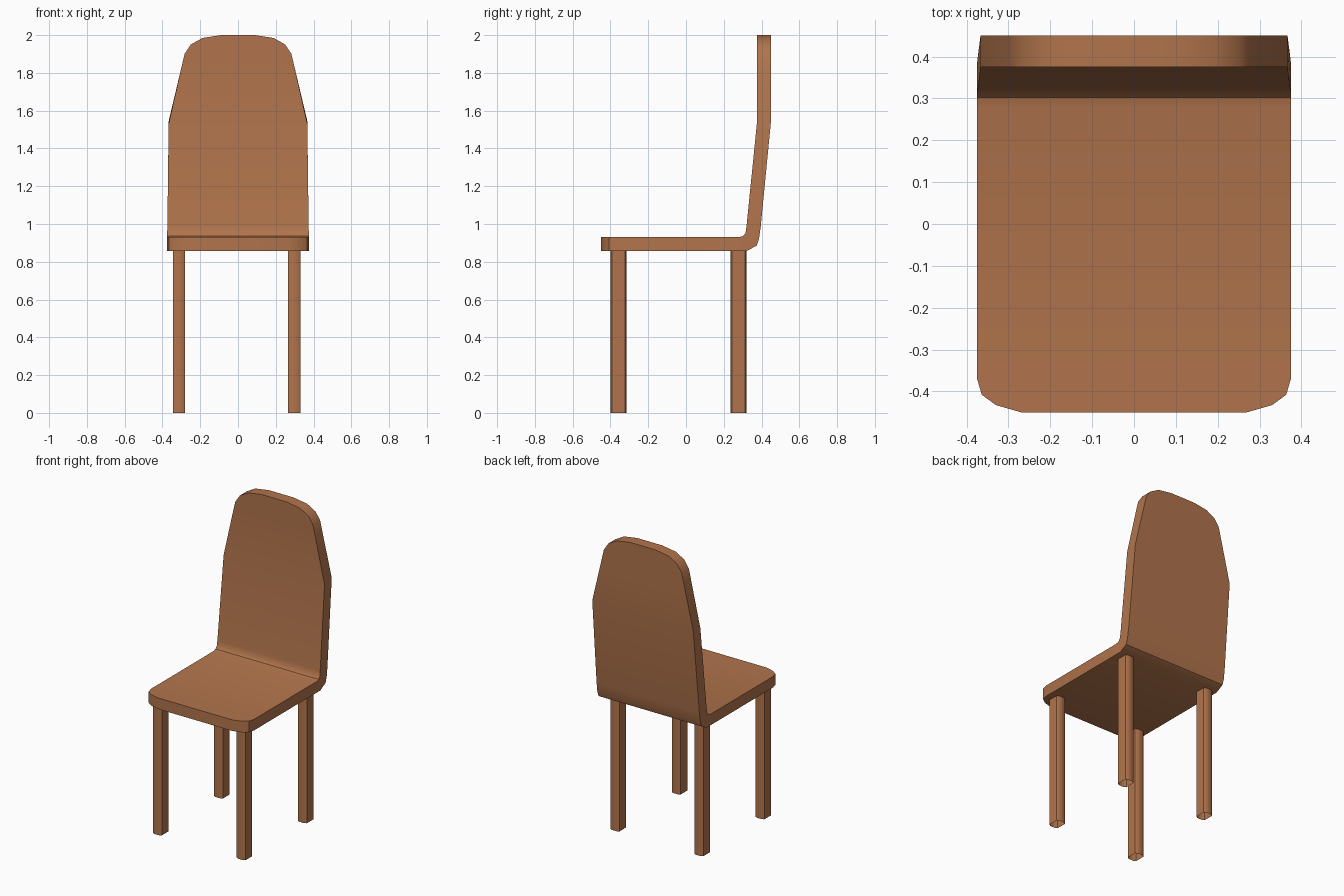
import bpy, bmesh

if "Cube" in bpy.data.objects:
    bpy.data.objects.remove(bpy.data.objects["Cube"])

wood = bpy.data.materials.new("warm brown wood")
wood.diffuse_color = (0.44, 0.175, 0.072, 1)
wood.use_nodes = True
wood.node_tree.nodes["Principled BSDF"].inputs["Base Color"].default_value = wood.diffuse_color


def finish(bm, name, angle):
    bmesh.ops.recalc_face_normals(bm, faces=bm.faces)
    me = bpy.data.meshes.new(name)
    bm.to_mesh(me)
    bm.free()
    ob = bpy.data.objects.new(name, me)
    bpy.context.collection.objects.link(ob)
    me.materials.append(wood)
    bpy.ops.object.select_all(action='DESELECT')
    ob.select_set(True)
    bpy.context.view_layer.objects.active = ob
    bpy.ops.object.shade_smooth_by_angle(angle=angle)
    return ob


# Seat and back shell: stations of (inner y, inner z, outer y, outer z, half width)
stations = [(y, 0.93, y, 0.857, w) for y, w in
            ((-0.45, 0.27), (-0.433, 0.33), (-0.408, 0.364), (-0.37, 0.375))]
stations += [
    (0.28, 0.93, 0.32, 0.857, 0.375),    # bend
    (0.302, 0.936, 0.374, 0.885, 0.375),
    (0.315, 0.952, 0.386, 0.92, 0.375),
    (0.32, 0.985, 0.395, 0.98, 0.374),
    (0.375, 1.53, 0.45, 1.545, 0.367),   # shoulder of the back
]
stations += [(0.375, z, 0.45, z, w) for z, w in
             ((1.84, 0.297), (1.90, 0.283), (1.95, 0.25), (1.985, 0.188), (2.0, 0.09))]

bm = bmesh.new()
rings = [[bm.verts.new(p) for p in ((-w, iy, iz), (w, iy, iz), (w, oy, oz), (-w, oy, oz))]
         for iy, iz, oy, oz, w in stations]
for a, b in zip(rings, rings[1:]):
    for i in range(4):
        j = (i + 1) % 4
        bm.faces.new((a[i], a[j], b[j], b[i]))
bm.faces.new(rings[0])
bm.faces.new(rings[-1])
finish(bm, "seat_and_back", 0.6)


# Legs: tubes with chamfered corners, open at the bottom
section = [(0.0325, -0.034), (0.0325, 0.034), (0.018, 0.0425), (-0.018, 0.0425),
           (-0.0325, 0.034), (-0.0325, -0.034), (-0.018, -0.0425), (0.018, -0.0425)]


def leg(name, x, y):
    bm = bmesh.new()
    low = [bm.verts.new((x + px, y + py, 0)) for px, py in section]
    high = [bm.verts.new((x + px, y + py, 0.858)) for px, py in section]
    n = len(section)
    for i in range(n):
        j = (i + 1) % n
        bm.faces.new((low[i], low[j], high[j], high[i]))
    finish(bm, name, 0.6)


for row, y in (("front", -0.3575), ("back", 0.2785)):
    for side, x in (("left", -0.3125), ("right", 0.2975)):
        leg(f"{row}_{side}_leg", x, y)
